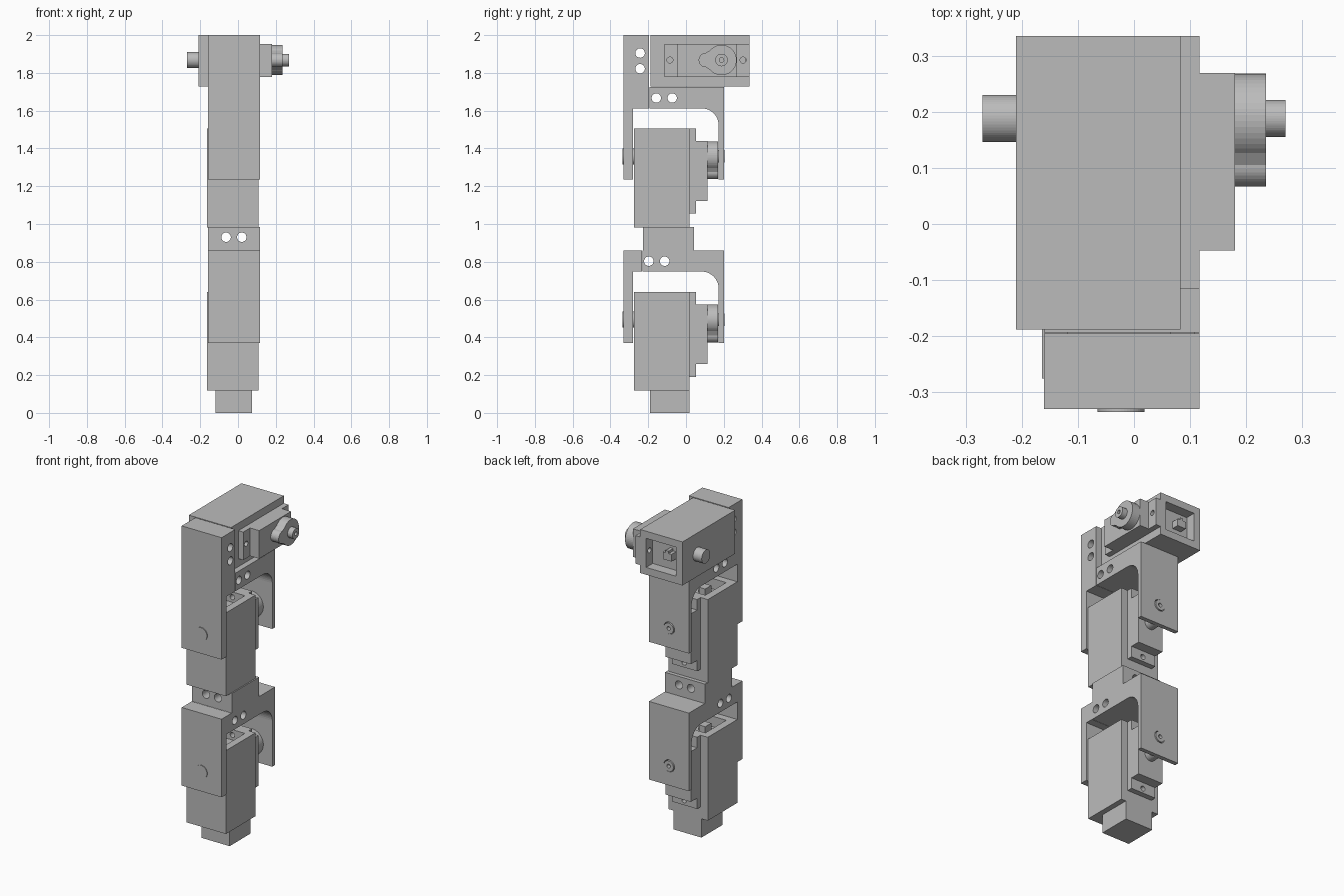
import bpy, math
from mathutils import Matrix, Vector

if "Cube" in bpy.data.objects:
    bpy.data.objects.remove(bpy.data.objects["Cube"])

mat = bpy.data.materials.new("plain grey")
mat.diffuse_color = (0.5, 0.5, 0.5, 1)
mat.use_nodes = True
mat.node_tree.nodes["Principled BSDF"].inputs["Base Color"].default_value = mat.diffuse_color
IDENT = Matrix.Identity(4)


def prism(name, pts, lo, hi, m=IDENT):
    """Extrude a (y, z) outline along x from lo to hi."""
    n = len(pts)
    verts = [m @ Vector((x, y, z)) for x in (lo, hi) for y, z in pts]
    faces = [tuple(range(n))[::-1], tuple(range(n, 2 * n))]
    faces += [(i, (i + 1) % n, n + (i + 1) % n, n + i) for i in range(n)]
    me = bpy.data.meshes.new(name)
    me.from_pydata(verts, [], faces)
    me.materials.append(mat)
    ob = bpy.data.objects.new(name, me)
    bpy.context.collection.objects.link(ob)
    return ob


def box(name, x, y, z, m=IDENT):
    return prism(name, [(y[0], z[0]), (y[1], z[0]), (y[1], z[1]), (y[0], z[1])], x[0], x[1], m)


def arc(cy, cz, r, a0, a1, n):
    return [(cy + r * math.cos(math.radians(a0 + (a1 - a0) * i / n)),
             cz + r * math.sin(math.radians(a0 + (a1 - a0) * i / n))) for i in range(n + 1)]


def rod(name, lo, hi, cy, cz, r, m=IDENT, n=48):
    return prism(name, arc(cy, cz, r, 0, 360, n)[:-1], lo, hi, m)


def cut(ob, *cutters):
    """Subtract cutters from ob, then delete them."""
    for c in cutters:
        mod = ob.modifiers.new("cut", 'BOOLEAN')
        mod.operation, mod.solver, mod.object = 'DIFFERENCE', 'EXACT', c
        bpy.context.view_layer.objects.active = ob
        bpy.ops.object.modifier_apply(modifier=mod.name)
        bpy.data.objects.remove(c)


AY, AZ = 0.188, 1.868  # output axis of the upper servo


def servo(tag, m):
    # case with open rear pocket and screw hole
    case = box(tag + "_servo_case", (-0.21, 0.083), (-0.188, 0.335), (1.727, 2.0), m)
    cut(case, box("pocket", (-0.165, 0.042), (0.27, 0.36), (1.773, 1.955), m),
        rod("screw", 0.0, 0.12, 0.302, AZ, 0.016, m, 24))
    # cable plug in the pocket
    box(tag + "_cable_plug", (-0.12, -0.06), (0.265, 0.315), (1.845, 1.89), m)
    box(tag + "_cable_key", (-0.10, -0.08), (0.265, 0.315), (1.885, 1.905), m)
    # mounting flange with two screw holes
    flange = box(tag + "_mount_flange", (0.082, 0.117), (-0.115, 0.335), (1.777, 1.953), m)
    cut(flange, *[rod("screw", 0.06, 0.13, y, AZ, 0.016, m, 24) for y in (-0.085, 0.302)])
    # motor body, gear cover and splined shaft
    box(tag + "_motor_body", (0.115, 0.18), (-0.047, 0.269), (1.777, 1.953), m)
    cover = arc(AY, AZ, 0.08, -140, 140, 36) + arc(0.105, AZ, 0.038, 90, 270, 18)
    prism(tag + "_gear_cover", cover, 0.179, 0.235, m)
    shaft = rod(tag + "_output_shaft", 0.234, 0.27, AY, AZ, 0.033, m)
    cut(shaft, rod("bore", 0.245, 0.3, AY, AZ, 0.012, m, 24))
    # pivot pin on the far side
    rod(tag + "_pivot_pin", -0.27, -0.209, AY, AZ, 0.042, m)


# upper servo turns about x; the two lower ones about y
mid = Matrix(((0, 0, 1, -1.891), (1, 0, 0, -0.065), (0, 1, 0, 1.17), (0, 0, 0, 1)))
servo("upper", IDENT)
servo("middle", mid)
servo("lower", Matrix.Translation((0, 0, -0.864)) @ mid)

X0, X1 = -0.16, 0.117


def bracket(tag, dz, split, top, holes):
    # front arm, running up past the crossbar
    front = prism(tag + "_front_arm", [(-0.33, 1.235 + dz), (-0.281, 1.235 + dz), (-0.281, 1.612 + dz),
                  (split - 0.002, 1.612 + dz), (split - 0.002, top), (-0.33, top)], X0, X1)
    # crossbar and rounded rear arm
    rear = prism(tag + "_rear_arm", [(split, 1.612 + dz)] + arc(0.083, 1.522 + dz, 0.09, 90, 0, 12) +
                 [(0.173, 1.235 + dz), (0.2, 1.235 + dz), (0.2, 1.725 + dz), (split, 1.725 + dz)], X0, X1)
    # clearance hole for the servo shaft
    h = box("c", (0, 0.01), (0, 0.01), (0, 0.01))
    bpy.data.objects.remove(h)
    hole = rod("shaft_hole", 0.225, 0.3, AY, AZ, 0.037, Matrix.Translation((0, 0, dz)) @ mid)
    cut(rear, hole)
    # bolt holes through the sides
    cut(rear, *[rod("bolt", -0.3, 0.3, y, 1.667 + dz, 0.025, IDENT, 32) for y in holes])
    return front


upper_front = bracket("upper", 0, -0.193, 2.0, (-0.157, -0.073))
cut(upper_front, *[rod("bolt", -0.3, 0.3, -0.243, z, 0.025, IDENT, 32) for z in (1.905, 1.822)])
bracket("lower", -0.864, -0.23, 0.861, (-0.197, -0.113))

# joining block between middle servo and lower bracket, bolted front to back
block = box("joining_block", (X0, X1), (-0.228, 0.042), (0.86, 0.983))
turn = Matrix(((0, 1, 0, 0), (1, 0, 0, 0), (0, 0, 1, 0), (0, 0, 0, 1)))
for bx in (-0.063, 0.02):
    c = rod("bolt", -0.4, 0.2, bx, 0.93, 0.025, IDENT, 32)
    c.data.transform(turn)
    c.data.flip_normals()
    cut(block, c)

# foot tip
box("foot_tip", (-0.12, 0.075), (-0.19, 0.018), (0, 0.122))
